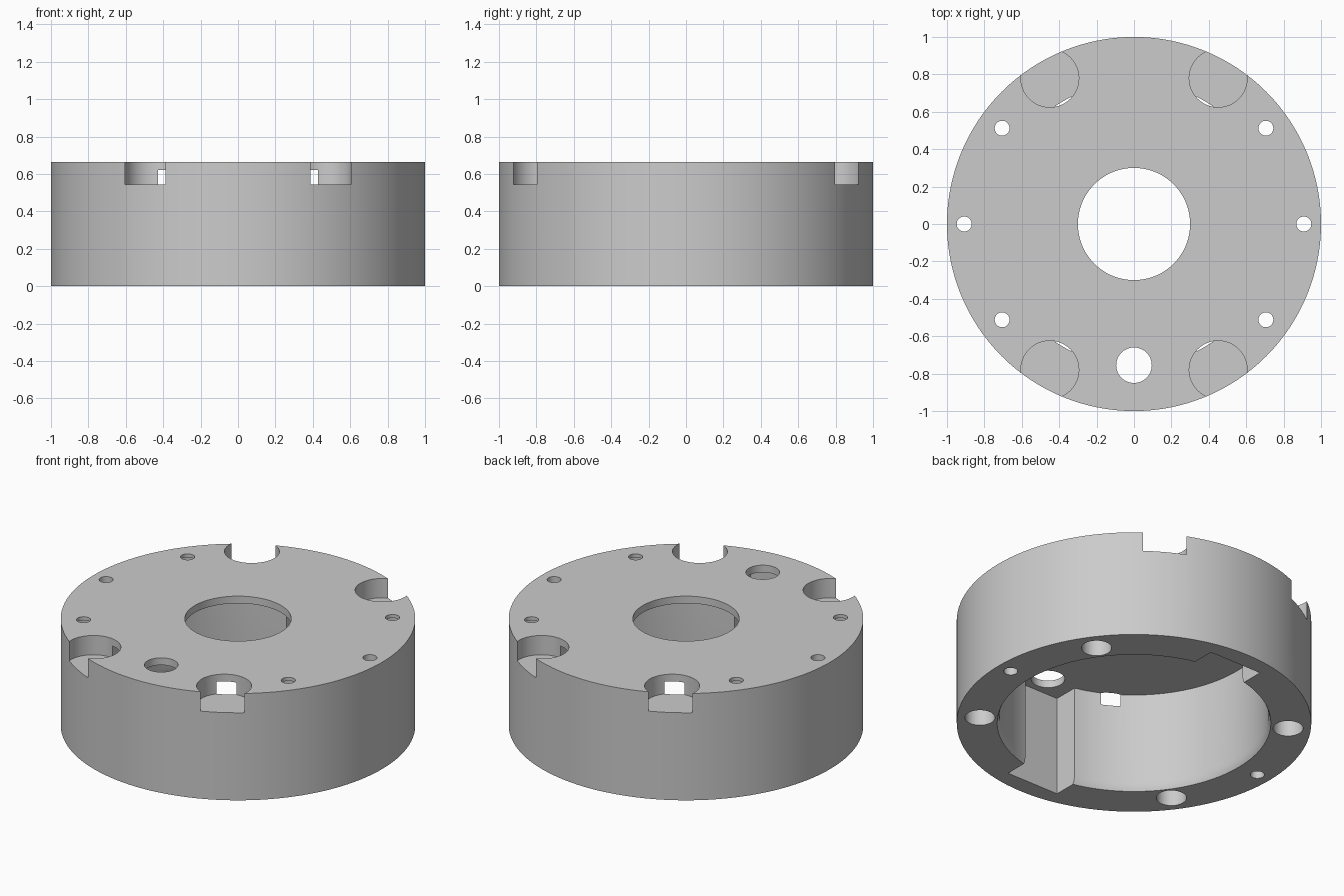
import bpy
import bmesh
from math import cos, sin, pi, radians

cube = bpy.data.objects.get("Cube")
if cube:
    bpy.data.objects.remove(cube, do_unlink=True)

HEIGHT = 0.665
CEILING = 0.62      # underside of the top plate
BELOW, ABOVE = -0.1, HEIGHT + 0.1

grey = bpy.data.materials.new("light grey")
grey.use_nodes = True
colour = (0.6, 0.6, 0.6, 1)
grey.diffuse_color = colour
grey.node_tree.nodes["Principled BSDF"].inputs["Base Color"].default_value = colour


def lathe(name, profile, x=0, y=0, sides=48):
    """Closed round solid from (radius, height) pairs, bottom to top."""
    bm = bmesh.new()
    rings = [[bm.verts.new((x + r * cos(2 * pi * i / sides),
                            y + r * sin(2 * pi * i / sides), z))
              for i in range(sides)] for r, z in profile]
    for low, high in zip(rings, rings[1:]):
        for i in range(sides):
            j = (i + 1) % sides
            bm.faces.new((low[i], low[j], high[j], high[i]))
    bm.faces.new(rings[0][::-1])
    bm.faces.new(rings[-1])
    return finish(name, bm)


def box(name, low, high):
    bm = bmesh.new()
    bmesh.ops.create_cube(bm, size=1)
    for v in bm.verts:
        v.co = [h if c > 0 else l for c, l, h in zip(v.co, low, high)]
    return finish(name, bm)


def finish(name, bm):
    mesh = bpy.data.meshes.new(name)
    bm.to_mesh(mesh)
    bm.free()
    mesh.materials.append(grey)
    obj = bpy.data.objects.new(name, mesh)
    bpy.context.collection.objects.link(obj)
    return obj


def cut(cutter):
    """Subtract a cutter from the housing, then discard it."""
    cutter.hide_render = True
    mod = housing.modifiers.new("cut", 'BOOLEAN')
    mod.operation = 'DIFFERENCE'
    mod.solver = 'EXACT'
    mod.object = cutter
    bpy.context.view_layer.objects.active = housing
    bpy.ops.object.modifier_apply(modifier=mod.name)
    bpy.data.objects.remove(cutter, do_unlink=True)


def drill(name, radius, x, y, low=BELOW, high=ABOVE, sides=32):
    cut(lathe(name, [(radius, low), (radius, high)], x, y, sides))


# Round housing, hollow from below with a softened lip
housing = lathe("housing", [(1, 0), (1, HEIGHT)], sides=128)
cut(lathe("cavity", [(0.772, BELOW), (0.772, 0), (0.765, 0.015), (0.76, 0.035),
                     (0.758, 0.06), (0.758, CEILING)], sides=128))

# Rectangular pockets in the inner wall, front and back
for y in (-0.75, 0.75):
    cut(box("pocket", (-0.18, y - 0.14, BELOW), (0.18, y + 0.14, CEILING)))

# Central opening and cable hole
drill("centre_opening", 0.3, 0, 0, sides=96)
drill("cable_hole", 0.095, 0, -0.755, sides=48)

# Rounded notches that break through the rim and into the cavity
for angle in (60, 120, 240, 300):
    a = radians(angle)
    drill("notch", 0.155, 0.9 * cos(a), 0.9 * sin(a), low=0.545, sides=64)

# Screw holes, four of them with wide bores from below
for sx in (-1, 1):
    drill("pin_hole", 0.04, sx * 0.908, 0)
    for sy in (-1, 1):
        x, y = sx * 0.705, sy * 0.512
        drill("screw_hole", 0.04, x, y)
        drill("screw_bore", 0.085, x, y, high=0.643)

bpy.ops.object.select_all(action='DESELECT')
housing.select_set(True)
bpy.context.view_layer.objects.active = housing
bpy.ops.object.shade_smooth_by_angle(angle=radians(30))
